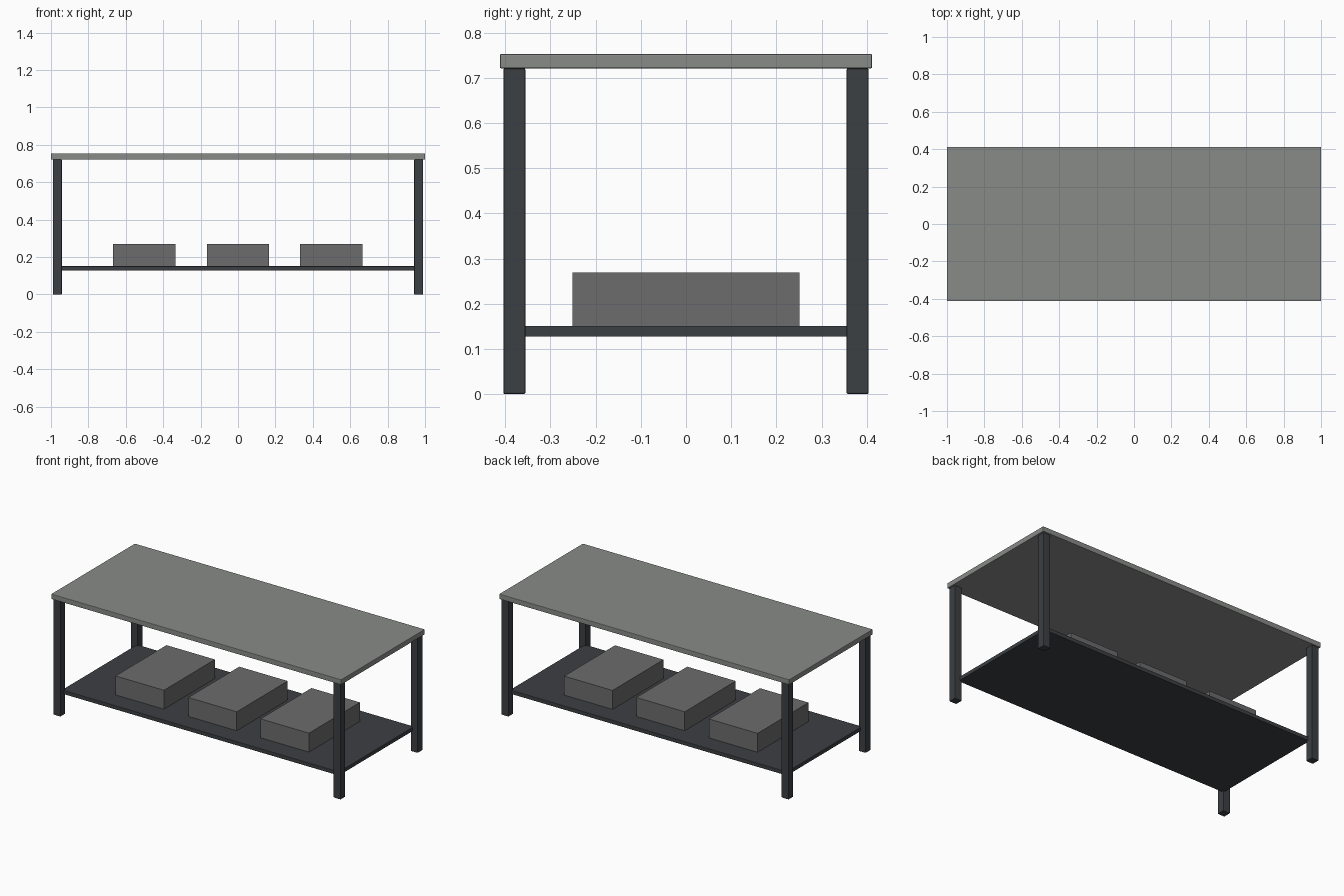
import bpy

if "Cube" in bpy.data.objects:
    bpy.data.objects.remove(bpy.data.objects["Cube"])


def material(name, r, g, b):
    mat = bpy.data.materials.new(name)
    mat.diffuse_color = (r, g, b, 1)
    mat.use_nodes = True
    mat.node_tree.nodes["Principled BSDF"].inputs["Base Color"].default_value = mat.diffuse_color
    return mat


top_grey = material("worktop_grey", 0.25, 0.26, 0.25)
frame_grey = material("frame_grey", 0.045, 0.05, 0.055)
box_grey = material("box_grey", 0.15, 0.15, 0.155)


def block(name, lo, hi, mat, bevel=0.0):
    """Box between two corners, with an optional small edge bevel."""
    centre = [(a + b) / 2 for a, b in zip(lo, hi)]
    bpy.ops.mesh.primitive_cube_add(size=1, location=centre)
    ob = bpy.context.object
    ob.name = name
    ob.scale = [b - a for a, b in zip(lo, hi)]
    bpy.ops.object.transform_apply(location=False, rotation=False, scale=True)
    ob.data.materials.append(mat)
    if bevel:
        mod = ob.modifiers.new("bevel", 'BEVEL')
        mod.width = bevel
        mod.segments = 2
    return ob


# Worktop
block("worktop", (-1, -0.412, 0.721), (1, 0.412, 0.753), top_grey, 0.003)

# Lower shelf, its corners let into the legs
block("lower_shelf", (-0.955, -0.37, 0.127), (0.955, 0.37, 0.151), frame_grey, 0.002)

# Four square legs
for sx, side in ((-1, "left"), (1, "right")):
    for sy, end in ((-1, "front"), (1, "back")):
        x, y, h = sx * 0.966, sy * 0.38, 0.0242
        block(f"{end}_{side}_leg", (x - h, y - h, 0), (x + h, y + h, 0.721),
              frame_grey, 0.003)

# Three storage boxes on the shelf
for x, place in ((-0.502, "left"), (0, "middle"), (0.498, "right")):
    block(f"{place}_box", (x - 0.167, -0.251, 0.151), (x + 0.167, 0.251, 0.269), box_grey)
